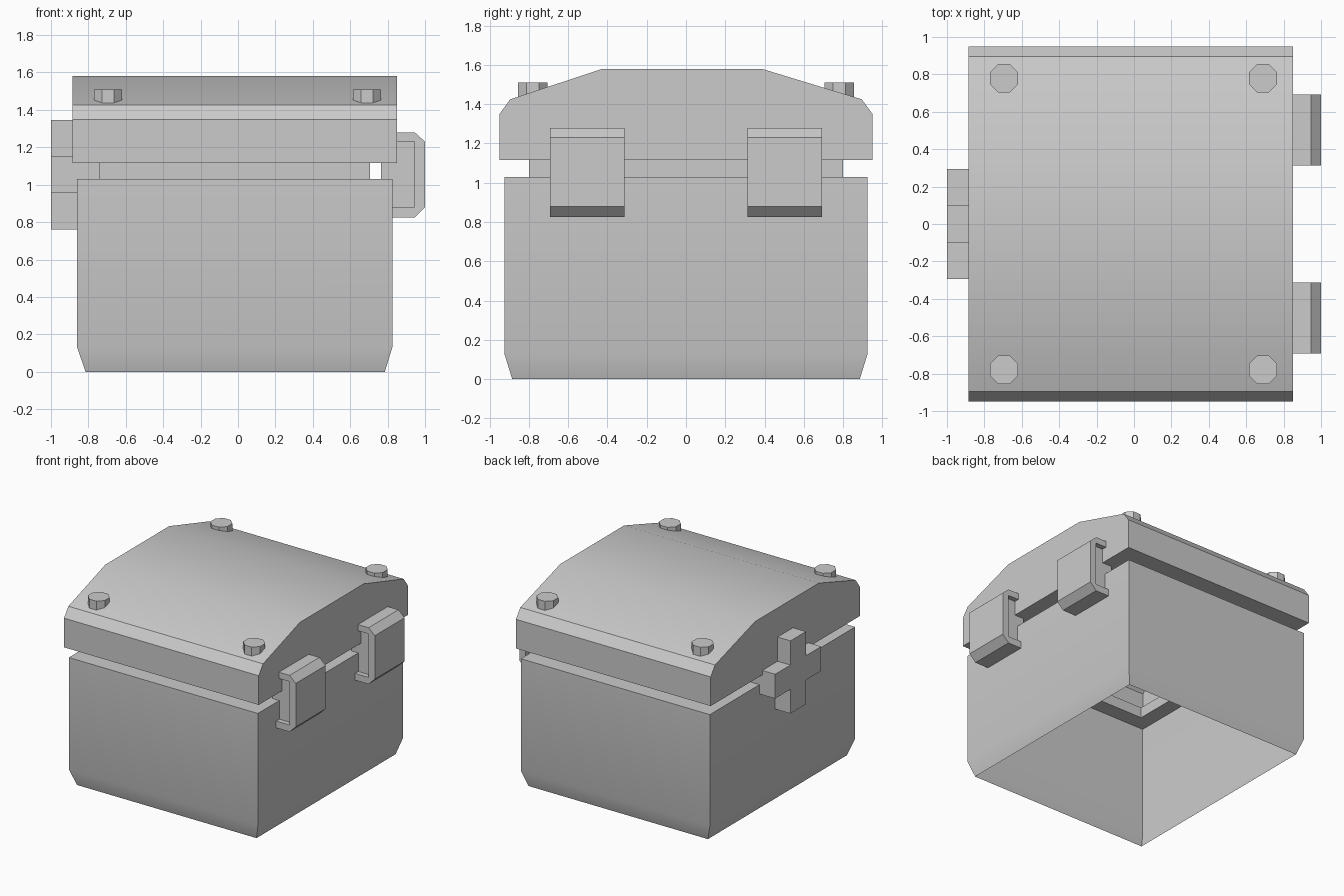
import bpy, bmesh, math
from mathutils import Vector

if "Cube" in bpy.data.objects:
    bpy.data.objects.remove(bpy.data.objects["Cube"])


def finish(bm, name, smooth=False):
    bmesh.ops.remove_doubles(bm, verts=bm.verts, dist=1e-5)
    bmesh.ops.recalc_face_normals(bm, faces=bm.faces)
    me = bpy.data.meshes.new(name)
    bm.to_mesh(me)
    bm.free()
    ob = bpy.data.objects.new(name, me)
    bpy.context.collection.objects.link(ob)
    if smooth:
        bpy.ops.object.select_all(action='DESELECT')
        ob.select_set(True)
        bpy.context.view_layer.objects.active = ob
        bpy.ops.object.shade_smooth_by_angle(angle=math.radians(30))
    return ob


def rect(bm, x0, x1, y, z):
    return [bm.verts.new(p) for p in ((x0, -y, z), (x1, -y, z), (x1, y, z), (x0, y, z))]


def bridge(bm, a, b, closed=True):
    n = len(a)
    for i in range(n if closed else n - 1):
        j = (i + 1) % n
        bm.faces.new((a[i], a[j], b[j], b[i]))


def prism(name, points, start, end):
    """Closed profile swept from offset start to offset end."""
    bm = bmesh.new()
    a = [bm.verts.new(Vector(p) + Vector(start)) for p in points]
    b = [bm.verts.new(Vector(p) + Vector(end)) for p in points]
    bm.faces.new(a)
    bm.faces.new(b)
    bridge(bm, a, b)
    return finish(bm, name)


NECK = (-0.74, 0.705, 0.80)

# Body: thin shell, open below, stepping in to a neck
bm = bmesh.new()
loops = [rect(bm, *r) for r in ((-0.815, 0.785, 0.885, 0), (-0.86, 0.825, 0.925, 0.13),
                                (-0.86, 0.825, 0.925, 1.03), (*NECK, 1.03), (*NECK, 1.115))]
for a, b in zip(loops, loops[1:]):
    bridge(bm, a, b)
finish(bm, "body", True)

# Lid: faceted arch across y, hollow, with a rim under it
arch = [(-0.95, 1.115), (-0.95, 1.35), (-0.895, 1.425), (-0.427, 1.58),
        (0.387, 1.58), (0.895, 1.425), (0.95, 1.35), (0.95, 1.115)]
bm = bmesh.new()
left, right = ([bm.verts.new((x, y, z)) for y, z in arch] for x in (-0.885, 0.85))
bm.faces.new(left)
bm.faces.new(right)
bridge(bm, left, right, closed=False)
bridge(bm, [left[0], right[0], right[-1], left[-1]], rect(bm, *NECK, 1.115))
finish(bm, "lid", True)

# Lid bolts: octagonal heads
for x in (-0.695, 0.69):
    for y in (-0.78, 0.78):
        ring = [(x + 0.082 * math.cos((i + 0.5) * math.pi / 4),
                 y + 0.082 * math.sin((i + 0.5) * math.pi / 4), 0) for i in range(8)]
        prism("lid_bolt", ring, (0, 0, 1.42), (0, 0, 1.51))

# Latches on the right: bracket with lips, around a narrower core
bracket = [(0.82, 1.28), (0.945, 1.28), (1.0, 1.23), (1.0, 0.88), (0.945, 0.825), (0.80, 0.825),
           (0.80, 0.88), (0.945, 0.88), (0.945, 1.23), (0.82, 1.23)]
core = [(0.765, 0.88), (0.945, 0.88), (0.945, 1.23), (0.765, 1.23)]
for y in (-0.5025, 0.5025):
    for name, prof, w in (("latch_bracket", bracket, 0.19), ("latch_core", core, 0.15)):
        prism(name, [(x, y, z) for x, z in prof], (0, -w, 0), (0, w, 0))

# Hinge on the left: plus-shaped block
a, b, zc = 0.098, 0.293, 1.053
plus = [(-a, -b), (a, -b), (a, -a), (b, -a), (b, a), (a, a),
        (a, b), (-a, b), (-a, a), (-b, a), (-b, -a), (-a, -a)]
prism("hinge", [(0, y, zc + z) for y, z in plus], (-1.0, 0, 0), (-0.74, 0, 0))
